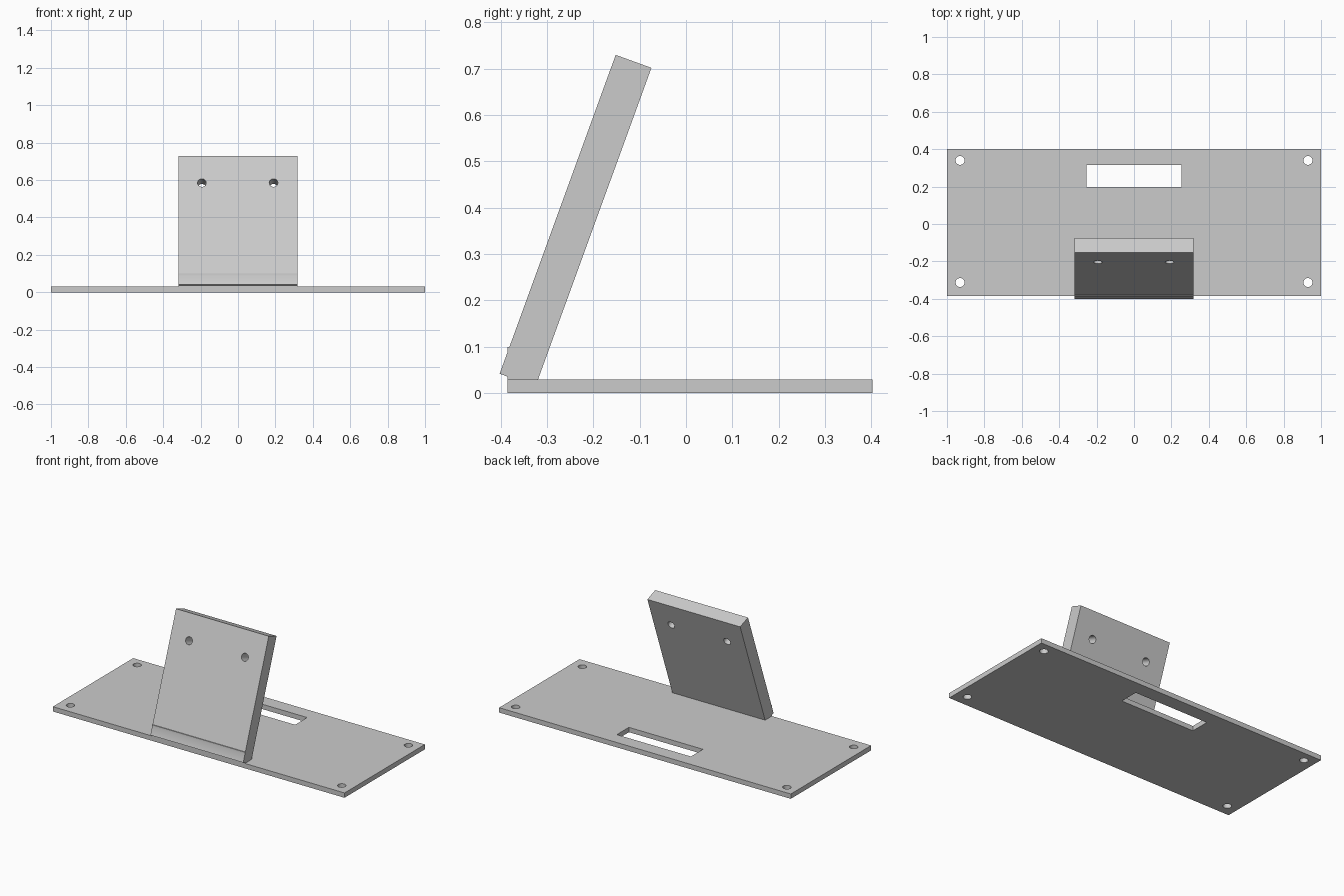
import bpy, bmesh
from math import radians, sin, cos
from mathutils import Vector

cube = bpy.data.objects.get("Cube")
if cube:
    bpy.data.objects.remove(cube, do_unlink=True)

grey = bpy.data.materials.new("light grey")
grey.use_nodes = True
colour = (0.6, 0.6, 0.6, 1)
grey.diffuse_color = colour
grey.node_tree.nodes["Principled BSDF"].inputs["Base Color"].default_value = colour


def prism(name, profile, x0, x1):
    """Extrude a (y, z) profile from x0 to x1."""
    bm = bmesh.new()
    face = bm.faces.new([bm.verts.new((x0, y, z)) for y, z in profile])
    out = bmesh.ops.extrude_face_region(bm, geom=[face])
    verts = [v for v in out["geom"] if isinstance(v, bmesh.types.BMVert)]
    bmesh.ops.translate(bm, verts=verts, vec=(x1 - x0, 0, 0))
    bmesh.ops.recalc_face_normals(bm, faces=bm.faces)
    mesh = bpy.data.meshes.new(name)
    bm.to_mesh(mesh)
    bm.free()
    mesh.materials.append(grey)
    obj = bpy.data.objects.new(name, mesh)
    bpy.context.collection.objects.link(obj)
    return obj


def box(name, x0, x1, y0, y1, z0, z1):
    return prism(name, [(y0, z0), (y1, z0), (y1, z1), (y0, z1)], x0, x1)


def drill(location, radius, tilt=0):
    bpy.ops.mesh.primitive_cylinder_add(vertices=32, radius=radius, depth=0.3,
                                        location=location, rotation=(tilt, 0, 0))
    bpy.context.object.data.materials.append(grey)
    return bpy.context.object


def cut(target, cutters):
    """Subtract each cutter, then discard it."""
    for cutter in cutters:
        cutter.hide_render = True
        mod = target.modifiers.new("cut", "BOOLEAN")
        mod.operation, mod.solver, mod.object = "DIFFERENCE", "EXACT", cutter
        bpy.context.view_layer.objects.active = target
        bpy.ops.object.modifier_apply(modifier=mod.name)
        bpy.data.objects.remove(cutter, do_unlink=True)
    bpy.ops.object.select_all(action="DESELECT")
    target.select_set(True)
    bpy.context.view_layer.objects.active = target
    bpy.ops.object.shade_smooth_by_angle(angle=radians(30))


# Base plate with a cable slot and four corner screw holes
base = box("base_plate", -1, 1, -0.385, 0.402, 0, 0.03)
slot = box("slot_cutter", -0.255, 0.253, 0.198, 0.316, -0.1, 0.1)
corners = [drill((x, y, 0), 0.024) for x in (-0.93, 0.93) for y in (-0.313, 0.34)]
cut(base, [slot] + corners)

# Leaning back panel, with a small upright foot step at its lower front
lean = radians(20)
up = Vector((sin(lean), cos(lean)))
across = Vector((cos(lean), -sin(lean)))
toe = Vector((-0.402, 0.042))
length, thick, front, step = 0.732, 0.082, -0.385, 0.1


def on_line(direction, y):
    return toe + direction * (y - toe.x) / direction.x


step_in = toe + up * (step - toe.y) / up.y
heel = toe + across * thick
profile = [toe, on_line(across, front), (front, 0.02), (heel.x, 0.02 - 0.006),
           heel + up * length, toe + up * length, step_in,
           (front, step), on_line(up, front)]
panel = prism("back_panel", profile, -0.319, 0.317)

# Two mounting holes square to the panel
middle = toe + up * 0.578 + across * thick / 2
cut(panel, [drill((x, middle.x, middle.y), 0.023, radians(90) - lean)
            for x in (-0.193, 0.19)])
